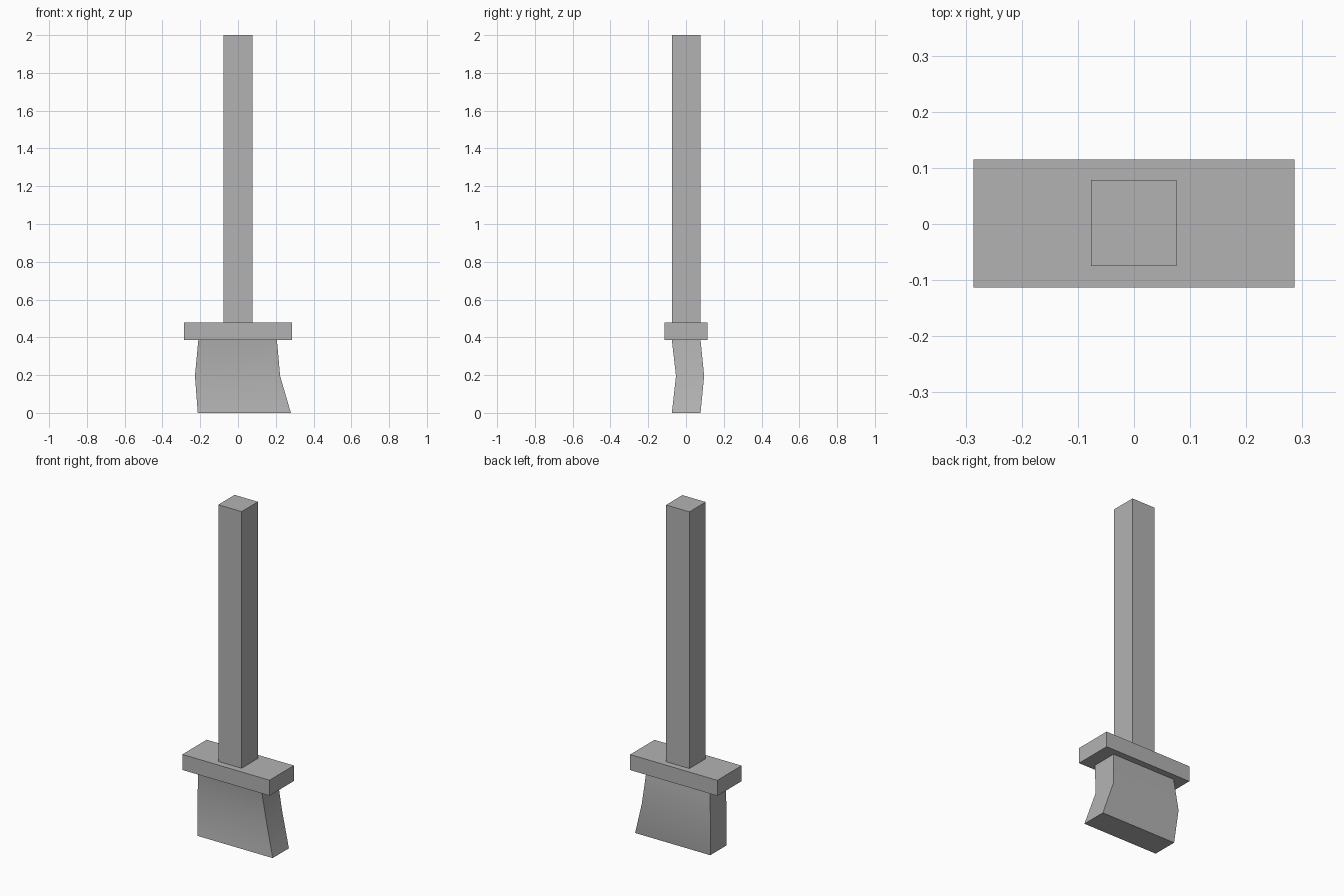
import bpy
import bmesh

if "Cube" in bpy.data.objects:
    bpy.data.objects.remove(bpy.data.objects["Cube"])

grey = bpy.data.materials.new("plain grey")
grey.diffuse_color = (0.45, 0.45, 0.45, 1)
grey.use_nodes = True
grey.node_tree.nodes["Principled BSDF"].inputs["Base Color"].default_value = grey.diffuse_color


def loft(name, rings):
    """Closed solid through rectangles given as (z, x0, x1, y0, y1), bottom up."""
    bm = bmesh.new()
    loops = [[bm.verts.new((x, y, z)) for x, y in ((x0, y0), (x1, y0), (x1, y1), (x0, y1))]
             for z, x0, x1, y0, y1 in rings]
    bm.faces.new(loops[0][::-1])
    bm.faces.new(loops[-1])
    for low, high in zip(loops, loops[1:]):
        for i in range(4):
            j = (i + 1) % 4
            bm.faces.new((low[i], low[j], high[j], high[i]))
    bmesh.ops.recalc_face_normals(bm, faces=bm.faces[:])
    mesh = bpy.data.meshes.new(name)
    bm.to_mesh(mesh)
    bm.free()
    mesh.materials.append(grey)
    obj = bpy.data.objects.new(name, mesh)
    bpy.context.collection.objects.link(obj)
    return obj


# Long square handle
loft("handle", [(0.478, -0.077, 0.076, -0.075, 0.078),
                (2.0, -0.077, 0.076, -0.075, 0.078)])

# Flat rectangular collar
loft("collar", [(0.386, -0.286, 0.286, -0.113, 0.115),
                (0.478, -0.286, 0.286, -0.113, 0.115)])

# Bent bristle block, flared toward one side at the tip
bristles = loft("bristles", [(0.0, -0.213, 0.28, -0.075, 0.077),
                             (0.195, -0.228, 0.223, -0.053, 0.096),
                             (0.386, -0.21, 0.206, -0.075, 0.077)])

# Soft bend, crisp corners
bpy.context.view_layer.objects.active = bristles
bristles.select_set(True)
bpy.ops.object.shade_smooth_by_angle()
